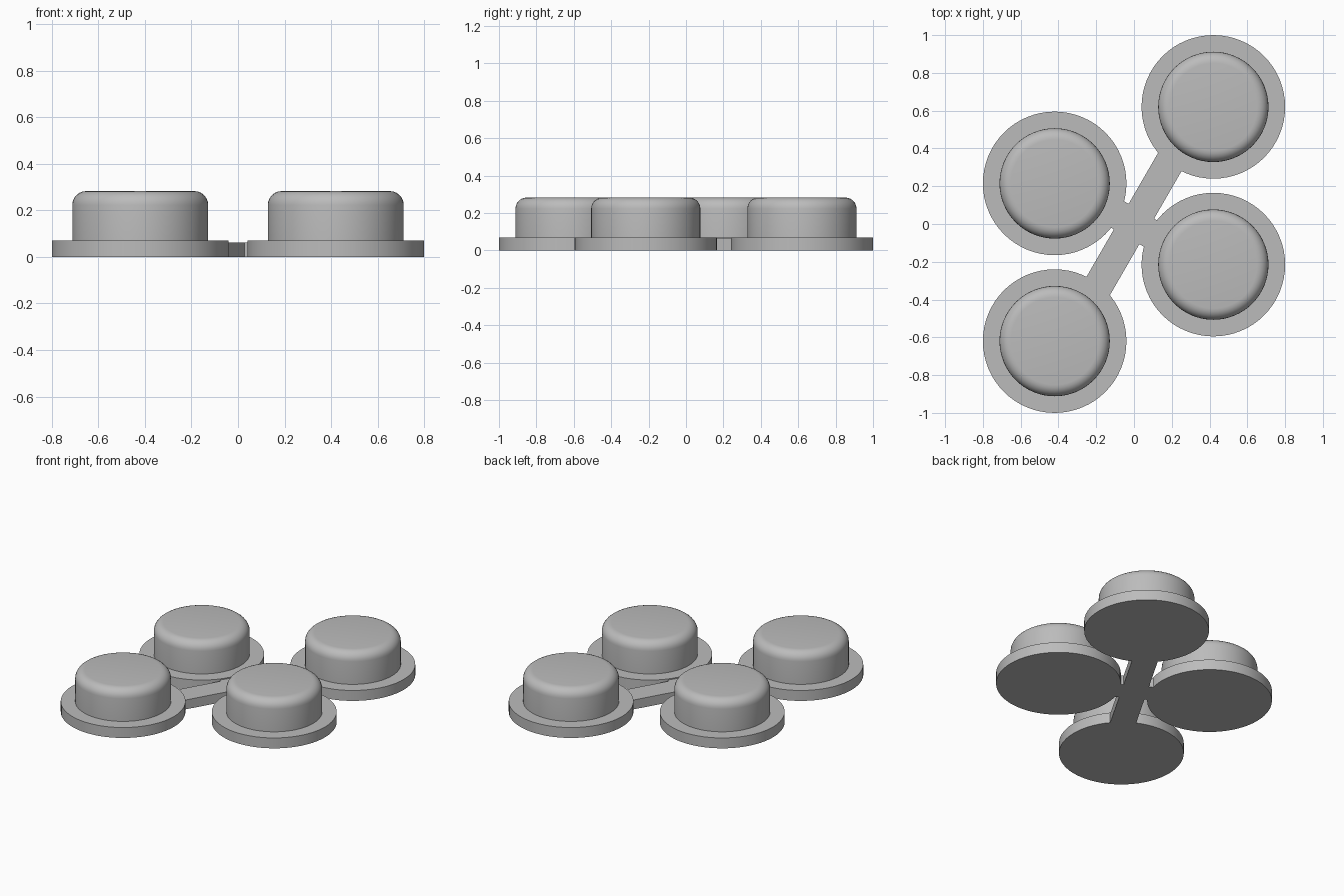
import bpy, bmesh, math
from mathutils import Matrix, Vector

cube = bpy.data.objects.get("Cube")
if cube:
    bpy.data.objects.remove(cube, do_unlink=True)

grey = bpy.data.materials.new("mid grey")
grey.use_nodes = True
COLOUR = (0.5, 0.5, 0.5, 1)
grey.diffuse_color = COLOUR
grey.node_tree.nodes["Principled BSDF"].inputs["Base Color"].default_value = COLOUR

SEGMENTS = 64
FLANGE_R, FLANGE_H = 0.38, 0.07
CAP_R, CAP_TOP, FILLET = 0.292, 0.283, 0.06


def finish(name, bm):
    bmesh.ops.recalc_face_normals(bm, faces=bm.faces)
    mesh = bpy.data.meshes.new(name)
    bm.to_mesh(mesh)
    bm.free()
    mesh.materials.append(grey)
    obj = bpy.data.objects.new(name, mesh)
    bpy.context.collection.objects.link(obj)
    return obj


def button(name, x, y):
    """Flanged round button with a filleted top, turned from a profile."""
    profile = [(0, 0), (FLANGE_R, 0), (FLANGE_R, FLANGE_H), (CAP_R, FLANGE_H)]
    for i in range(7):
        a = math.radians(15 * i)
        profile.append((CAP_R - FILLET + FILLET * math.cos(a),
                        CAP_TOP - FILLET + FILLET * math.sin(a)))
    profile.append((0, CAP_TOP))
    bm = bmesh.new()
    verts = [bm.verts.new((r, 0, z)) for r, z in profile]
    edges = [bm.edges.new(pair) for pair in zip(verts, verts[1:])]
    bmesh.ops.spin(bm, geom=verts + edges, cent=(0, 0, 0), axis=(0, 0, 1),
                   angle=math.tau, steps=SEGMENTS)
    bmesh.ops.remove_doubles(bm, verts=bm.verts, dist=0.0001)
    obj = finish(name, bm)
    obj.location = (x, y, 0)
    bpy.ops.object.select_all(action='DESELECT')
    obj.select_set(True)
    bpy.context.view_layer.objects.active = obj
    bpy.ops.object.shade_smooth_by_angle(angle=math.radians(35))


def bar(name, length, angle, height=0.063, width=0.156):
    """Flat connecting strip through the centre."""
    bm = bmesh.new()
    bmesh.ops.create_cube(bm, size=1)
    bmesh.ops.scale(bm, vec=Vector((length, width, height)), verts=bm.verts)
    bmesh.ops.translate(bm, vec=(0, 0, height / 2), verts=bm.verts)
    bmesh.ops.rotate(bm, matrix=Matrix.Rotation(math.radians(angle), 3, 'Z'),
                     verts=bm.verts)
    finish(name, bm)


# Four buttons, point-symmetric about the centre
button("back_left_button", 0.42, 0.62)
button("front_right_button", -0.42, -0.62)
button("back_right_button", -0.42, 0.215)
button("front_left_button", 0.42, -0.215)

# Crossed strips joining the flanges
bar("long_strip", 0.9, 60)
bar("short_strip", 0.4, -30)
